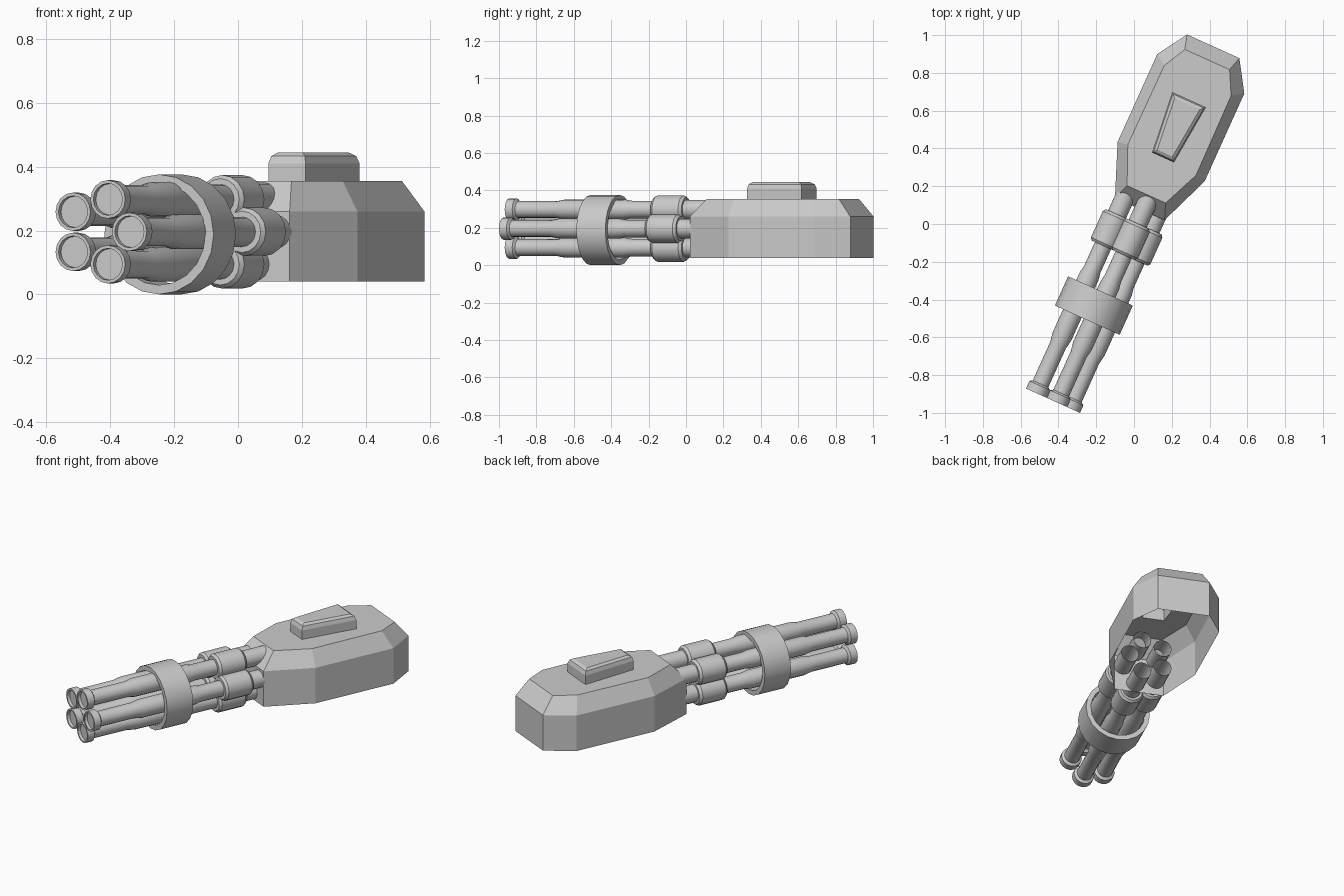
import bpy, bmesh
from math import sin, cos, pi, radians

if "Cube" in bpy.data.objects:
    bpy.data.objects.remove(bpy.data.objects["Cube"])

TURN = radians(-24.3)      # whole model is swung about z; local y is the gun axis
AXIS_X, AXIS_Z = -0.016, 0.196


def finish(bm, name, smooth=True):
    bmesh.ops.recalc_face_normals(bm, faces=bm.faces)
    me = bpy.data.meshes.new(name)
    bm.to_mesh(me)
    bm.free()
    ob = bpy.data.objects.new(name, me)
    bpy.context.collection.objects.link(ob)
    ob.rotation_euler.z = TURN
    if smooth:
        bpy.ops.object.select_all(action='DESELECT')
        ob.select_set(True)
        bpy.context.view_layer.objects.active = ob
        bpy.ops.object.shade_smooth_by_angle(angle=radians(32))
    return ob


def skin(bm, a, b):
    n = len(a)
    for i in range(n):
        bm.faces.new((a[i], a[(i + 1) % n], b[(i + 1) % n], b[i]))


def lathe(name, profile, cx, cz, sides, cap_start=False, closed=False):
    """Spin (y, radius) points about an axis parallel to local y."""
    bm = bmesh.new()
    rings = [[bm.verts.new((cx + r * cos(2 * pi * i / sides), y,
                            cz + r * sin(2 * pi * i / sides)))
              for i in range(sides)] for y, r in profile]
    for a, b in zip(rings, rings[1:]):
        skin(bm, a, b)
    if closed:
        skin(bm, rings[-1], rings[0])
    if cap_start:
        bm.faces.new(rings[0])
    return finish(bm, name)


def outline(bm, half, z, cx=-0.005):
    """Symmetric loop from (y, half width) stations, front to back."""
    pts = [(cx + w, y) for y, w in half] + [(cx - w, y) for y, w in reversed(half)]
    return [bm.verts.new((x, y, z)) for x, y in pts]


# Housing shell: open underneath, sloped shoulders, raised hatch on the roof
bm = bmesh.new()
wide = [(0.085, 0.144), (0.36, 0.253), (0.87, 0.253), (1.03, 0.152)]
roof = [(0.17, 0.112), (0.37, 0.198), (0.83, 0.194), (0.953, 0.13)]
loops = [outline(bm, wide, 0.04), outline(bm, wide, 0.26), outline(bm, roof, 0.355)]
for a, b in zip(loops, loops[1:]):
    skin(bm, a, b)

hatch = []
for inset, z in ((0, 0.355), (0, 0.41), (0.008, 0.433), (0.025, 0.444)):
    hatch.append(outline(bm, [(0.384 + inset, 0.064 - inset * 0.8),
                              (0.72 - inset, 0.098 - inset)], z))
for a, b in zip(hatch, hatch[1:]):
    skin(bm, a, b)
bm.faces.new(hatch[-1])
rims = []
for loop in (loops[-1], hatch[0]):
    rims += [bm.edges.get((loop[i], loop[i - 1])) for i in range(len(loop))]
bmesh.ops.triangle_fill(bm, use_beauty=True, edges=rims, normal=(0, 0, 1))
finish(bm, "housing", smooth=False)

# Five barrels: recessed muzzle, flange, swollen middle, collar, open rear
barrel = [(-1.012, 0.049), (-1.029, 0.050), (-1.029, 0.060), (-0.985, 0.060),
          (-0.975, 0.045), (-0.75, 0.045), (-0.70, 0.054), (-0.35, 0.054),
          (-0.31, 0.047), (-0.172, 0.047), (-0.172, 0.065), (-0.158, 0.076),
          (-0.005, 0.076), (0.01, 0.065), (0.01, 0.052), (0.24, 0.052)]
for k in range(5):
    t = 2 * pi * k / 5
    lathe(f"barrel_{k + 1}", barrel, AXIS_X + 0.107 * cos(t),
          AXIS_Z + 0.107 * sin(t), 16, cap_start=True)

# Band clamping the barrels together
band = [(-0.566, 0.159), (-0.566, 0.188), (-0.396, 0.188), (-0.396, 0.159)]
lathe("barrel_band", band, AXIS_X, 0.188, 20, closed=True)
